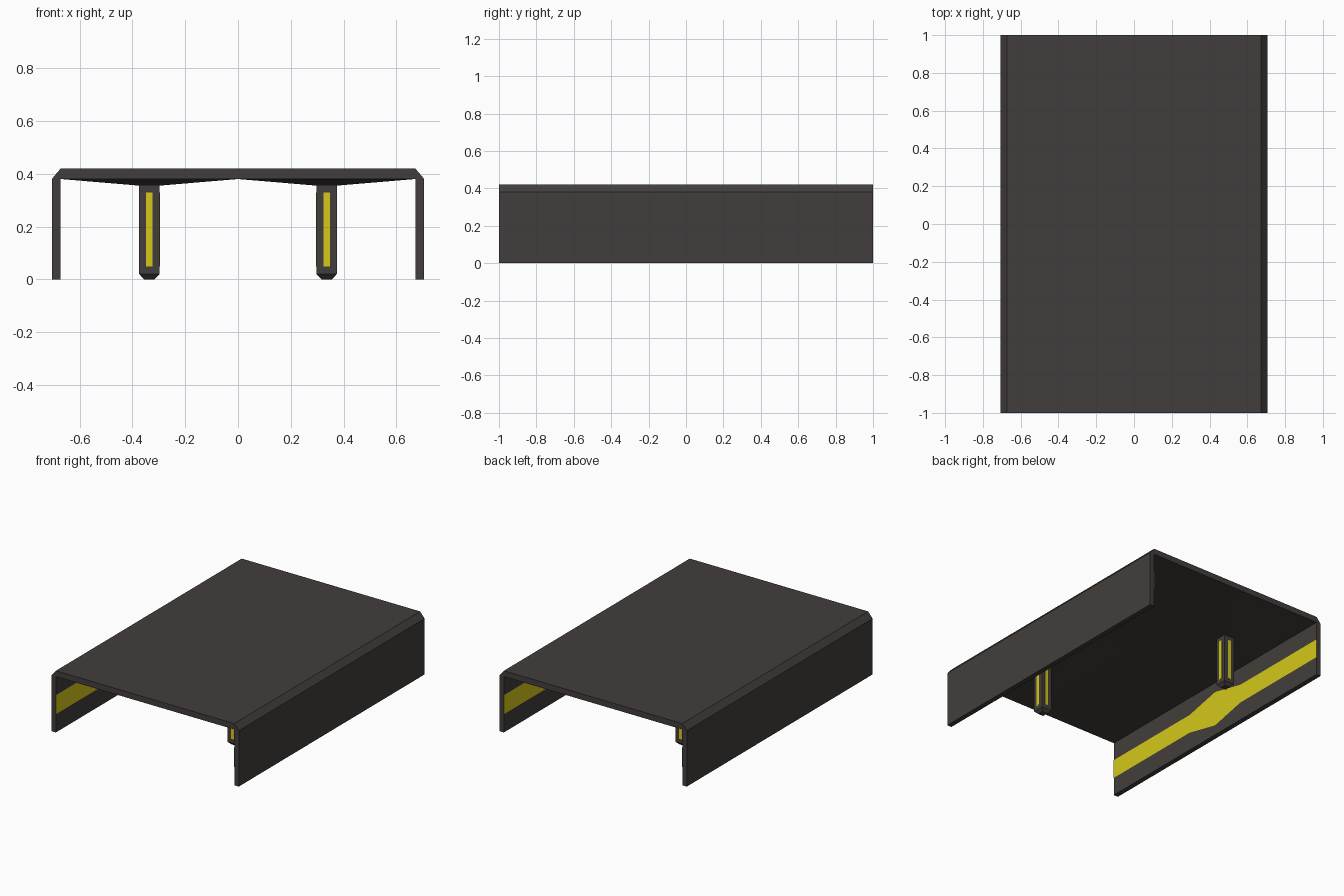
import bpy

if "Cube" in bpy.data.objects:
    bpy.data.objects.remove(bpy.data.objects["Cube"])


def material(name, rgb):
    m = bpy.data.materials.new(name)
    m.diffuse_color = (*rgb, 1)
    m.use_nodes = True
    m.node_tree.nodes["Principled BSDF"].inputs["Base Color"].default_value = m.diffuse_color
    return m


DARK = material("dark_panel", (0.055, 0.048, 0.045))
YELLOW = material("yellow_stripe", (0.66, 0.58, 0.01))


def mesh_object(name, verts, faces, mat):
    me = bpy.data.meshes.new(name)
    me.from_pydata(verts, [], faces)
    me.materials.append(mat)
    ob = bpy.data.objects.new(name, me)
    bpy.context.collection.objects.link(ob)
    return ob


def loft(name, rings, mat, caps=(True, True)):
    """Skin a list of equal-length rings, optionally capping the ends."""
    n = len(rings[0])
    verts = [p for r in rings for p in r]
    faces = [(k * n + i, k * n + (i + 1) % n, (k + 1) * n + (i + 1) % n, (k + 1) * n + i)
             for k in range(len(rings) - 1) for i in range(n)]
    if caps[0]:
        faces.append(tuple(reversed(range(n))))
    if caps[1]:
        faces.append(tuple(range(len(verts) - n, len(verts))))
    return mesh_object(name, verts, faces, mat)


def rect(x0, x1, y0, y1, z):
    return [(x0, y0, z), (x1, y0, z), (x1, y1, z), (x0, y1, z)]


def square(cx, cy, h, z):
    return rect(cx - h, cx + h, cy - h, cy + h, z)


XO, XI, ZT, ZI = 0.706, 0.672, 0.42, 0.38

# Roof and side walls: channel profile with chamfered shoulders
half = [(XI, ZI), (XI, 0), (XO, 0), (XO, ZI), (XI, ZT)]
profile = half + [(-x, z) for x, z in reversed(half)]
loft("roof_and_walls", [[(x, y, z) for x, z in profile] for y in (1, -1)], DARK)

# Yellow bands on the inner wall faces, widening to a point in the middle
steps = [(-1, 0.065), (-0.25, 0.065), (0, 0.122), (0.25, 0.065), (1, 0.065)]
for side, label in ((-1, "left"), (1, "right")):
    x = side * (XI - 0.001)
    verts = [(x, y, 0.19 + s * h) for y, h in steps for s in (-1, 1)]
    faces = []
    for i in range(0, 8, 2):
        f = (i, i + 2, i + 3, i + 1)
        faces.append(f if side < 0 else f[::-1])
    mesh_object(label + "_wall_stripe", verts, faces, YELLOW)

# Two diagonal posts, each hanging from a shallow pyramid in its roof quarter
H = 0.039
for side, label in ((-1, "back_left"), (1, "front_right")):
    cx, cy = side * XI / 2, -side * 0.5
    loft(label + "_ceiling_pyramid",
         [square(cx, cy, H, 0.355), rect(cx - XI / 2, cx + XI / 2, cy - 0.5, cy + 0.5, ZI)],
         DARK, (False, False))
    loft(label + "_post",
         [square(cx, cy, 0.02, 0), square(cx, cy, H, 0.02), square(cx, cy, H, 0.356)], DARK)
    # Yellow strips on all four post faces
    w, d = 0.012, H + 0.001
    for tag, hx, hy in (("x", d, w), ("y", w, d)):
        loft(f"{label}_post_strips_{tag}",
             [rect(cx - hx, cx + hx, cy - hy, cy + hy, z) for z in (0.048, 0.328)], YELLOW)
